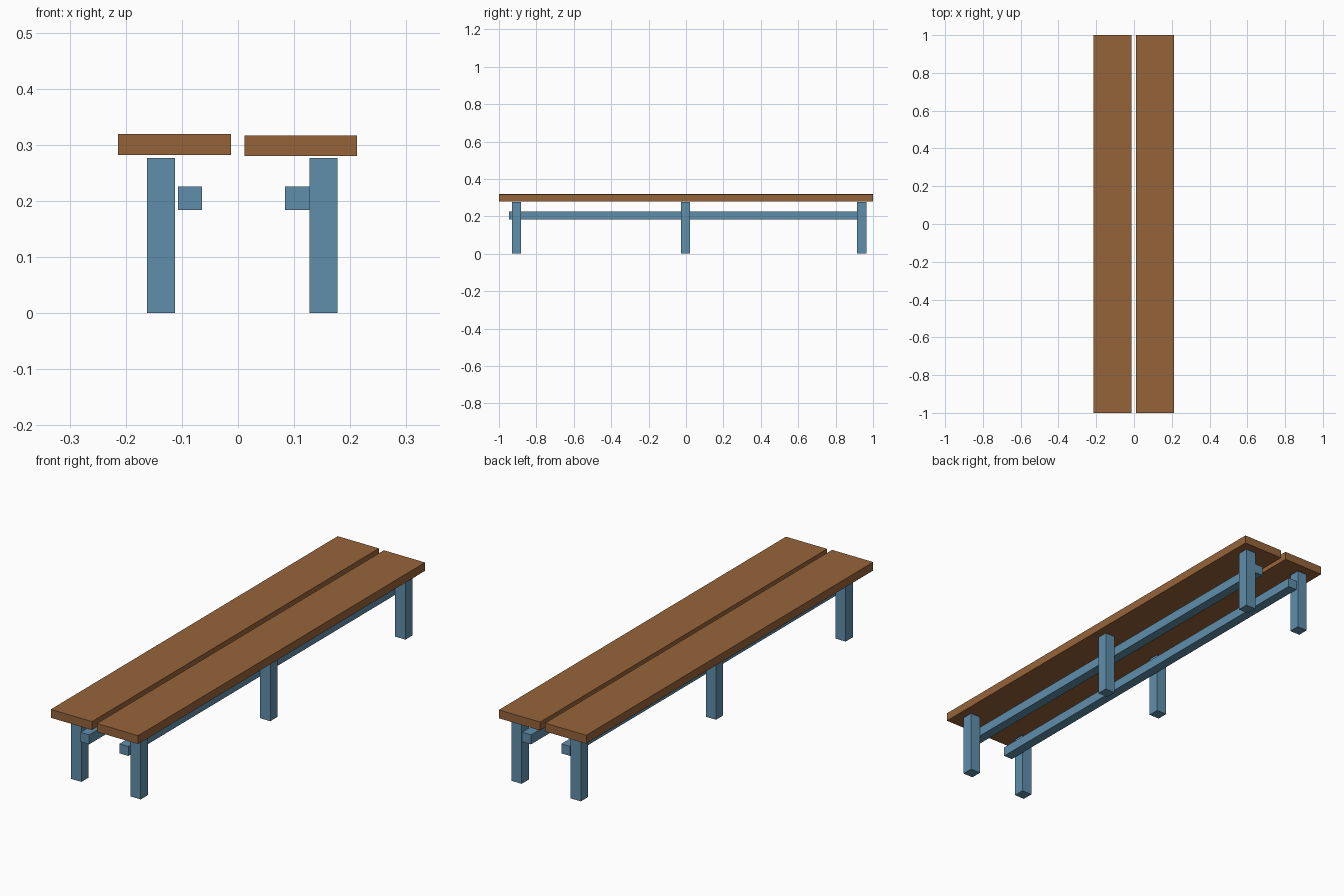
import bpy

if "Cube" in bpy.data.objects:
    bpy.data.objects.remove(bpy.data.objects["Cube"])


def material(name, rgb):
    m = bpy.data.materials.new(name)
    m.diffuse_color = (*rgb, 1.0)
    m.use_nodes = True
    m.node_tree.nodes["Principled BSDF"].inputs["Base Color"].default_value = m.diffuse_color
    return m


wood = material("brown_wood", (0.305, 0.127, 0.042))
blue = material("blue_paint", (0.117, 0.275, 0.413))


def box(name, x, y, z, mat):
    """Box from (min, max) ranges on each axis."""
    bpy.ops.mesh.primitive_cube_add(size=1, location=[(a + b) / 2 for a, b in (x, y, z)])
    ob = bpy.context.object
    ob.name = name
    ob.scale = [b - a for a, b in (x, y, z)]
    bpy.ops.object.transform_apply(location=False, rotation=False, scale=True)
    ob.data.materials.append(mat)
    return ob


# Seat planks
box("left_seat_plank", (-0.2135, -0.0125), (-1, 1), (0.282, 0.319), wood)
box("right_seat_plank", (0.0115, 0.2125), (-1, 1), (0.280, 0.317), wood)

# Legs: three per side
for side, x in (("left", (-0.162, -0.112)), ("right", (0.127, 0.177))):
    for place, y in (("front", -0.906), ("middle", -0.003), ("back", 0.939)):
        box(f"{side}_{place}_leg", x, (y - 0.025, y + 0.025), (0, 0.277), blue)

# Long rails on the inner side of the legs
box("left_rail", (-0.107, -0.064), (-0.946, 0.960), (0.184, 0.226), blue)
box("right_rail", (0.084, 0.127), (-0.946, 0.960), (0.184, 0.226), blue)
